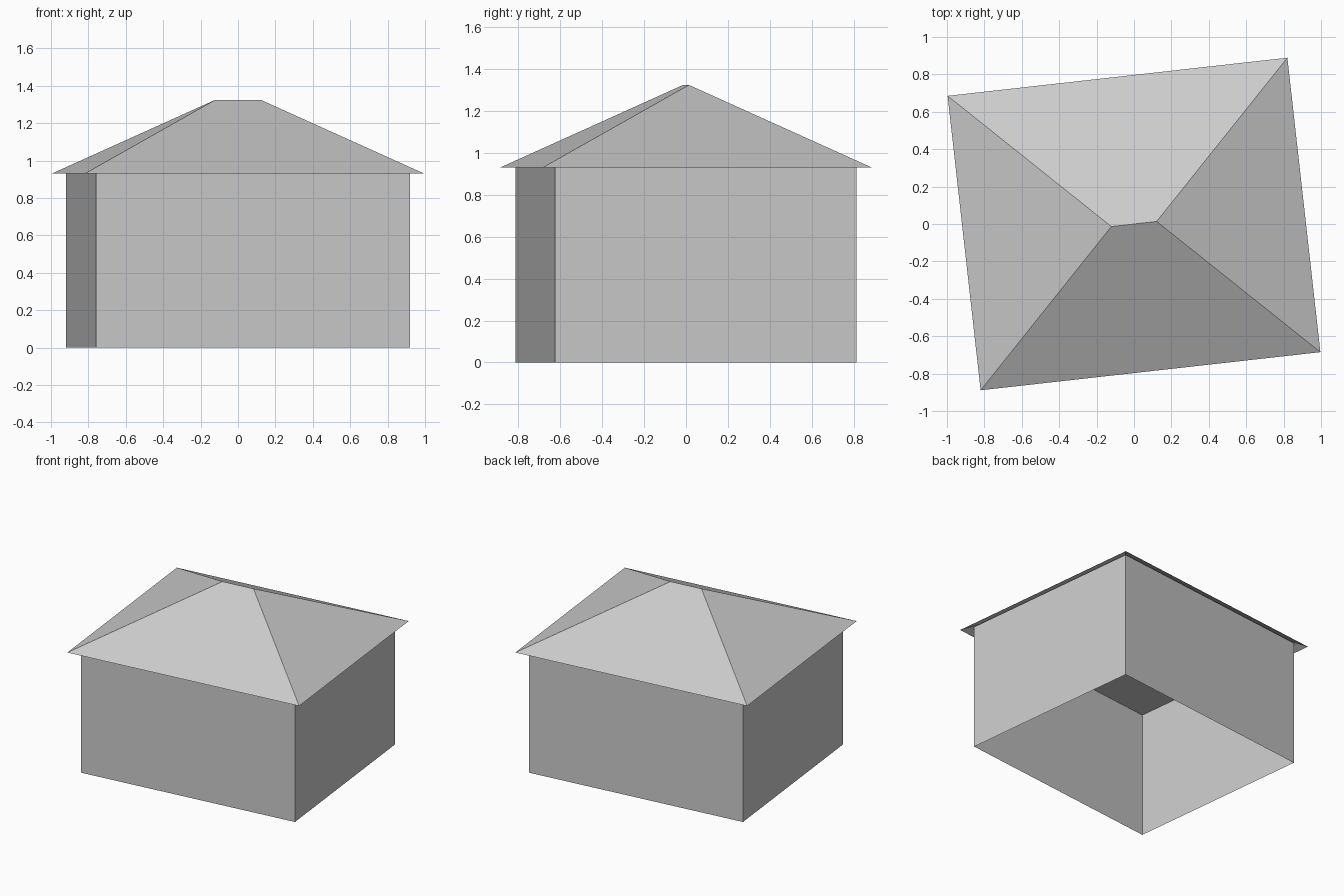
import bpy, math
from mathutils import Matrix

if "Cube" in bpy.data.objects:
    bpy.data.objects.remove(bpy.data.objects["Cube"])

ANGLE = math.radians(6.4)             # whole house is turned slightly
WALL_X, WALL_Y = 0.844, 0.724         # wall half sizes
ROOF_X, ROOF_Y = 0.914, 0.792         # eave half sizes
WALL_TOP, EAVE_Z, RIDGE_Z = 0.957, 0.93, 1.325

grey = bpy.data.materials.new("plain grey")
grey.diffuse_color = (0.6, 0.6, 0.6, 1)
grey.use_nodes = True
grey.node_tree.nodes["Principled BSDF"].inputs["Base Color"].default_value = grey.diffuse_color


def rectangle(hx, hy, z):
    return [(-hx, -hy, z), (hx, -hy, z), (hx, hy, z), (-hx, hy, z)]


def add_part(name, verts, faces):
    mesh = bpy.data.meshes.new(name)
    mesh.from_pydata(verts, [], faces)
    mesh.transform(Matrix.Rotation(ANGLE, 4, 'Z'))
    mesh.materials.append(grey)
    obj = bpy.data.objects.new(name, mesh)
    bpy.context.collection.objects.link(obj)
    return obj


# Walls with a flat ceiling, open underneath
sides = [(i, (i + 1) % 4, (i + 1) % 4 + 4, i + 4) for i in range(4)]
add_part("walls",
         rectangle(WALL_X, WALL_Y, 0) + rectangle(WALL_X, WALL_Y, WALL_TOP),
         sides + [(4, 5, 6, 7)])

# Hip roof: equal pitch on all sides, thin overhanging eaves
ridge = ROOF_X - ROOF_Y
add_part("hip_roof",
         rectangle(ROOF_X, ROOF_Y, EAVE_Z) + [(-ridge, 0, RIDGE_Z), (ridge, 0, RIDGE_Z)],
         [(0, 1, 5, 4), (1, 2, 5), (2, 3, 4, 5), (3, 0, 4)])
